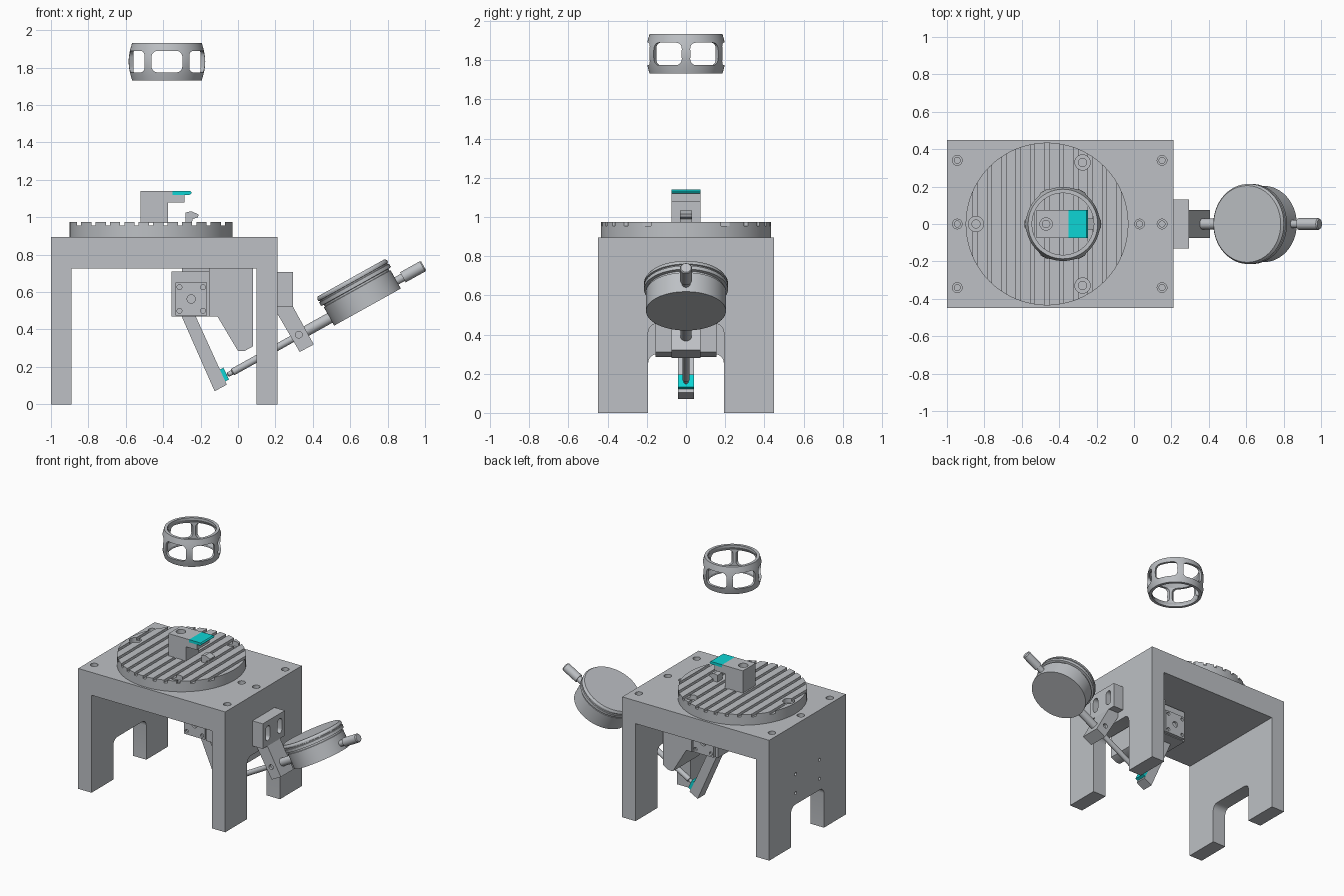
import bpy, bmesh, math
from mathutils import Vector

if "Cube" in bpy.data.objects:
    bpy.data.objects.remove(bpy.data.objects["Cube"])

X, Y, Z = Vector((1, 0, 0)), Vector((0, 1, 0)), Vector((0, 0, 1))


def material(name, rgb):
    m = bpy.data.materials.new(name)
    m.diffuse_color = (*rgb, 1)
    m.use_nodes = True
    m.node_tree.nodes["Principled BSDF"].inputs["Base Color"].default_value = m.diffuse_color
    return m


GREY = material("machined_grey", (0.51, 0.53, 0.555))
CYAN = material("cyan_pad", (0.004, 0.66, 0.66))


def finish(name, bm, mat):
    bmesh.ops.recalc_face_normals(bm, faces=bm.faces)
    me = bpy.data.meshes.new(name)
    bm.to_mesh(me)
    bm.free()
    me.materials.append(mat)
    ob = bpy.data.objects.new(name, me)
    bpy.context.collection.objects.link(ob)
    return ob


def prism(name, pts, a, b, mat=GREY, o=Vector(), u=X, v=Z, w=Y):
    """Extrude a 2D outline in the u-v plane from a to b along w."""
    bm = bmesh.new()
    lo = [bm.verts.new(o + u * p + v * q + w * a) for p, q in pts]
    hi = [bm.verts.new(o + u * p + v * q + w * b) for p, q in pts]
    bm.faces.new(lo)
    bm.faces.new(hi)
    for i in range(len(pts)):
        j = (i + 1) % len(pts)
        bm.faces.new((lo[i], lo[j], hi[j], hi[i]))
    return finish(name, bm, mat)


def lathe(name, prof, o, axis=Z, seg=48, ring=False, mat=GREY):
    """Revolve (radius, distance) pairs around an axis."""
    bm = bmesh.new()
    side = axis.orthogonal().normalized()
    other = axis.cross(side)
    loops = []
    for r, t in prof:
        loops.append([bm.verts.new(Vector(o) + axis * t + r * (
            side * math.cos(2 * math.pi * k / seg) + other * math.sin(2 * math.pi * k / seg)))
            for k in range(seg)])
    pairs = list(zip(loops, loops[1:] + loops[:1])) if ring else list(zip(loops, loops[1:]))
    for p, q in pairs:
        for k in range(seg):
            j = (k + 1) % seg
            bm.faces.new((p[k], p[j], q[j], q[k]))
    if not ring:
        bm.faces.new(loops[0])
        bm.faces.new(loops[-1])
    return finish(name, bm, mat)


def rect(x0, x1, z0, z1):
    return [(x0, z0), (x1, z0), (x1, z1), (x0, z1)]


def rounded(w, h, r, cx=0, cy=0, n=5):
    pts = []
    for i, (sx, sy) in enumerate(((1, 1), (-1, 1), (-1, -1), (1, -1))):
        for k in range(n + 1):
            a = math.pi / 2 * (i + k / n)
            pts.append((cx + sx * (w / 2 - r) + r * math.cos(a), cy + sy * (h / 2 - r) + r * math.sin(a)))
    return pts


def cut(ob, cutters):
    """Subtract the cutters from an object and discard them."""
    for c in cutters:
        c.hide_render = True
        m = ob.modifiers.new("cut", 'BOOLEAN')
        m.object, m.operation, m.solver = c, 'DIFFERENCE', 'EXACT'
        bpy.context.view_layer.objects.active = ob
        bpy.ops.object.modifier_apply(modifier=m.name)
    for c in cutters:
        bpy.data.objects.remove(c, do_unlink=True)


def bore(x, y, top, big, small, step, depth):
    """Counterbored vertical hole cutter."""
    return lathe("cutter", [(small, -depth), (small, -step), (big, -step), (big, 0.02)], (x, y, top), seg=24)


# Table: bridge profile with an opening in each end plate
table = prism("table", [(-1, 0), (-0.89, 0), (-0.89, 0.725), (0.10, 0.725), (0.10, 0), (0.21, 0),
                        (0.21, 0.895), (-1, 0.895)], -0.45, 0.45)
cutters = [prism("cutter", rounded(0.386, 2 * h, 0.045), a, b, u=Y, v=Z, w=X)
           for h, a, b in ((0.30, -1.1, -0.8), (0.455, 0.05, 0.3))]
cutters += [bore(x, y, 0.895, 0.026, 0.016, 0.03, 0.1) for x in (-0.945, 0.15) for y in (-0.34, 0, 0.34)]
cutters.append(bore(0.03, 0, 0.895, 0.026, 0.016, 0.03, 0.1))
cutters += [lathe("cutter", [(0.011, -0.03), (0.011, 0.05)], (-1, y, z), X, 16)
            for y in (-0.14, 0.14) for z in (0.385, 0.525)]
cut(table, cutters)

# Round slotted plate
plate = lathe("slotted_disc", [(0.435, 0), (0.435, 0.08)], (-0.465, 0, 0.895), seg=96)
slots = [prism("cutter", rect(-0.465 + k * 0.077 - 0.011, -0.465 + k * 0.077 + 0.011, 0.955, 1.0), -0.5, 0.5)
         for k in range(-5, 6)]
holes = [bore(-0.465 + 0.38 * math.cos(a), 0.38 * math.sin(a), 0.975, 0.041, 0.022, 0.035, 0.07)
         for a in (math.pi, math.pi / 3, -math.pi / 3)]
cut(plate, slots + holes)

# Upper clamp block, its pad and the small hook under it
block = prism("clamp_block", [(-0.52, 0.97), (-0.375, 0.97), (-0.375, 1.08), (-0.285, 1.08), (-0.285, 1.12),
                              (-0.35, 1.12), (-0.35, 1.14), (-0.52, 1.14)], -0.075, 0.075)
cut(block, [bore(-0.47, 0, 1.14, 0.033, 0.02, 0.05, 0.12)])
prism("upper_pad", [(-0.35, 1.12), (-0.26, 1.12), (-0.25, 1.126), (-0.247, 1.132), (-0.255, 1.14),
                    (-0.35, 1.14)], -0.075, 0.075, CYAN)
prism("hook", [(-0.28, 0.95), (-0.28, 1.025), (-0.25, 1.032), (-0.21, 1.015), (-0.215, 1.0),
               (-0.243, 0.99), (-0.25, 0.95)], -0.03, 0.03)

# Floating cage ring with six windows
C = Vector((-0.38, 0, 1.832))
outer = [(0.186 + 0.019 * math.cos(t * math.pi / 2), 0.101 * t) for t in (-1, -0.75, -0.5, -0.25, 0, 0.25, 0.5, 0.75, 1)]
inner = [(0.165, 0.101), (0.165, 0.085), (0.18, 0.06), (0.18, -0.06), (0.165, -0.085), (0.165, -0.101)]
cage = lathe("cage_ring", outer + inner, C, seg=96, ring=True)
windows = []
for k in range(6):
    a = math.radians(-90 + 60 * k)
    w = Vector((math.cos(a), math.sin(a), 0))
    windows.append(prism("cutter", rounded(0.165, 0.115, 0.032), 0.06, 0.3, o=C, u=Z.cross(w), v=Z, w=w))
cut(cage, windows)

# Pivot block under the table with a bored plate on each side
prism("pivot_block", rect(-0.355, -0.155, 0.47, 0.71), -0.13, 0.13)
prism("pivot_spacer", rect(-0.30, -0.01, 0.70, 0.73), -0.10, 0.10)
for s in (-1, 1):
    side_plate = prism("pivot_plate", rect(-0.335, -0.165, 0.475, 0.65), s * 0.13, s * 0.155)
    spots = [(dx, dz, 0.013) for dx in (-0.063, 0.063) for dz in (-0.063, 0.063)] + [(0, 0, 0.022)]
    cut(side_plate, [lathe("cutter", [(r, -0.015), (r, 0.05)], (-0.25 + dx, s * 0.155, 0.563 + dz), Y * s, 20)
                     for dx, dz, r in spots])
prism("hanging_bracket", [(-0.155, 0.71), (-0.155, 0.47), (-0.11, 0.47), (0, 0.285), (0.035, 0.285),
                          (0.08, 0.31), (0.08, 0.725), (-0.155, 0.725)], -0.155, 0.155)

# Lever and its contact pad
prism("lever", [(-0.31, 0.49), (-0.235, 0.49), (-0.06, 0.105), (-0.125, 0.07)], -0.042, 0.042)
prism("lever_pad", [(-0.10, 0.184), (-0.078, 0.196), (-0.048, 0.132), (-0.07, 0.122)], -0.042, 0.042, CYAN)

# Gauge holder on the right end plate
holder = prism("holder_plate", rect(0.21, 0.295, 0.52, 0.707), -0.13, 0.13)
cut(holder, [prism("cutter", rounded(0.05, 0.11, 0.0249, y, 0.615), 0.235, 0.35, u=Y, v=Z, w=X)
             for y in (-0.07, 0.07)])
arm = prism("holder_arm", [(0.21, 0.52), (0.295, 0.52), (0.405, 0.32), (0.33, 0.28), (0.21, 0.485)], -0.075, 0.075)
cut(arm, [lathe("cutter", [(0.018, -0.02), (0.018, 0.05)], (0.325, s * 0.075, 0.372), Y * s, 20) for s in (-1, 1)])

# Dial gauge: tilted rod with a drum body
ang = math.radians(29.1)
d = Vector((math.cos(ang), 0, math.sin(ang)))
n = Vector((-math.sin(ang), 0, math.cos(ang)))
P = Vector((0.65, 0, 0.55))
lathe("gauge_rod", [(0.006, -0.81), (0.013, -0.803), (0.013, -0.78), (0.019, -0.775), (0.019, -0.34),
                    (0.029, -0.34), (0.029, -0.15)], P, d, 32)
lathe("gauge_stem", [(0.022, 0.15), (0.022, 0.265), (0.031, 0.265), (0.031, 0.385), (0.026, 0.392)], P, d, 32)
lathe("gauge_body", [(0.204, -0.09), (0.204, 0.022), (0.197, 0.024), (0.197, 0.034), (0.214, 0.036),
                     (0.214, 0.056), (0.207, 0.058), (0.207, 0.064), (0.214, 0.066), (0.214, 0.076),
                     (0.205, 0.089)], P + d * 0.022 + n * 0.043, n, 96)

# Smooth curved faces, keep machined edges sharp
for ob in list(bpy.context.scene.objects):
    bpy.ops.object.select_all(action='DESELECT')
    ob.select_set(True)
    bpy.context.view_layer.objects.active = ob
    bpy.ops.object.shade_smooth_by_angle(angle=math.radians(30))
